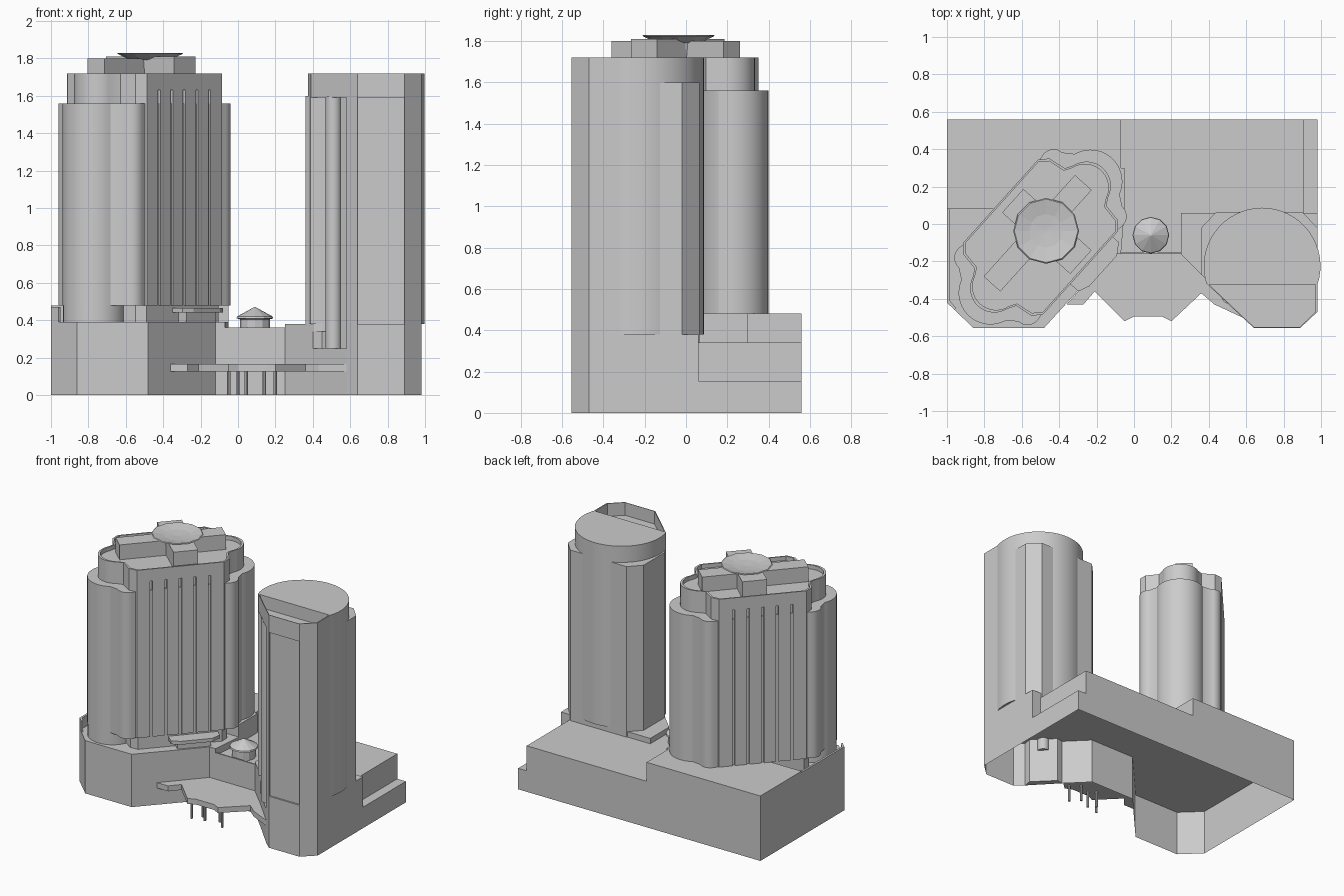
import bpy, bmesh, math
from mathutils import Vector

if "Cube" in bpy.data.objects:
    bpy.data.objects.remove(bpy.data.objects["Cube"])

def finish(name, bm, smooth=False):
    bmesh.ops.recalc_face_normals(bm, faces=bm.faces[:])
    me = bpy.data.meshes.new(name)
    bm.to_mesh(me)
    bm.free()
    ob = bpy.data.objects.new(name, me)
    bpy.context.collection.objects.link(ob)
    if smooth:
        bpy.ops.object.select_all(action='DESELECT')
        ob.select_set(True)
        bpy.context.view_layer.objects.active = ob
        bpy.ops.object.shade_smooth_by_angle(angle=math.radians(30))
    return ob

def walls(bm, a, b):
    n = len(a)
    for i in range(n):
        bm.faces.new((a[i], a[(i+1) % n], b[(i+1) % n], b[i]))

def prism(name, pts, z0, z1, bottom=True, top=True, smooth=False):
    bm = bmesh.new()
    lo = [bm.verts.new((x, y, z0)) for x, y in pts]
    hi = [bm.verts.new((x, y, z1)) for x, y in pts]
    walls(bm, lo, hi)
    if bottom: bm.faces.new(lo[::-1])
    if top: bm.faces.new(hi)
    return finish(name, bm, smooth)

def rim(name, pts, z0, z1, k=0.96, smooth=False):
    """Thin parapet following an outline."""
    cx = sum(p[0] for p in pts)/len(pts)
    cy = sum(p[1] for p in pts)/len(pts)
    inn = [(cx+(x-cx)*k, cy+(y-cy)*k) for x, y in pts]
    bm = bmesh.new()
    L = [[bm.verts.new((x, y, z)) for x, y in ps] for ps, z in
         ((pts, z0), (pts, z1), (inn, z1), (inn, z0))]
    for a, b in zip(L, L[1:]):
        walls(bm, a, b)
    return finish(name, bm, smooth)

def lathe(name, c, prof, n, smooth=False):
    """Stack of rings (r, z), closed with caps."""
    bm = bmesh.new()
    R = [[bm.verts.new((c[0]+r*math.cos(2*math.pi*i/n), c[1]+r*math.sin(2*math.pi*i/n), z))
          for i in range(n)] for r, z in prof]
    for a, b in zip(R, R[1:]):
        walls(bm, a, b)
    bm.faces.new(R[0][::-1])
    bm.faces.new(R[-1])
    return finish(name, bm, smooth)

def rect(x0, y0, x1, y1):
    return [(x0, y0), (x1, y0), (x1, y1), (x0, y1)]

def arc(cx, cy, r, a0, a1, n):
    return [(cx+r*math.cos(math.radians(a0+(a1-a0)*i/n)),
             cy+r*math.sin(math.radians(a0+(a1-a0)*i/n))) for i in range(n+1)]

# ---- podium: hollow below, stepped on top
front = [(-1, .56), (-1, -.42), (-.86, -.555), (-.48, -.555), (-.12, -.16), (.25, -.16),
         (.40, -.31), (.45, -.30), (.59, -.44), (.58, -.50), (.64, -.555), (.89, -.555), (.98, -.47)]
prism("podium_base", front + [(.98, .56)], 0, .155, bottom=False, top=False)
prism("podium_main", front + [(.98, .06), (.91, .06), (.91, .56)], .155, .34, bottom=False)
prism("podium_side_ledge", rect(.905, .06, .98, .56), .15, .155)
prism("podium_left_terrace", [(-1, .08), *front[1:5], (-.07, -.16), (-.05, .08)], .34, .39, bottom=False)
prism("podium_back_block", [(-1, .08), (-.05, .08), (-.05, .30), (-.07, .30), (-.07, .56), (-1, .56)],
      .34, .48, bottom=False)
prism("podium_right_terrace", [*front[5:], (.98, .06), (.25, .06)], .34, .38, bottom=False)
prism("left_parapet", [(-1, .08), (-1, -.42), (-.96, -.459), (-.95, -.45), (-.985, -.41), (-.985, .08)], .39, .47)
prism("terrace_parapet", rect(-.10, -.16, .25, -.15), .34, .36)
prism("corner_sill", front[6:10], 0, .25)

# ---- entrance canopy and its columns
prism("entrance_canopy", [(-.12, -.16), (-.36, -.43), (-.27, -.43), (-.21, -.36), (-.05, -.52), (0, -.495),
      (.15, -.495), (.20, -.52), (.36, -.37), (.43, -.43), (.58, -.50), (.40, -.31), (.25, -.16)], .125, .165)
for x, y in ((-.05, -.47), (0, -.41), (.045, -.45), (.14, -.41), (.20, -.47)):
    lathe("canopy_column", (x, y), [(.009, 0), (.009, .13)], 8, True)

# ---- terrace rotunda
lathe("rotunda", (.09, -.06), [(.08, .34), (.08, .405), (.098, .41), (.095, .42), (.004, .47)], 12)

# ---- right tower
prism("right_tower_body", [(.36, -.02), (.36, -.27), (.40, -.31), (.45, -.32), (.98, -.32), (.98, -.02),
      (.90, .065), (.44, .065)], .34, 1.6)
prism("right_tower_drum", arc(.685, -.225, .312, -18, 198, 32), .38, 1.72, smooth=True)
prism("right_tower_front", [(.41, -.26), *front[7:11], (.64, -.543), (.89, -.543), *front[11:], (.98, -.26)], .38, 1.6)
head = [(.39, -.32), *front[9:], (.98, -.32)]
prism("right_tower_front_roof", head, 1.59, 1.625)
rim("right_tower_parapet", head, 1.625, 1.72, .965)
lathe("right_tower_corner_column", (.51, -.385), [(.042, .25), (.042, 1.6)], 20, True)

# ---- left tower, in its own rotated frame
A = math.radians(48)
def local(pts):
    return [(-.5+u*math.cos(A)-v*math.sin(A), -.07+u*math.sin(A)+v*math.cos(A)) for u, v in pts]

def both_ends(q):
    """Mirror a quarter outline (side -> end tip) to a full loop."""
    half = q + [(u, -v) for u, v in q[::-1] if abs(v) > 1e-4]
    return half + [(-u, -v) for u, v in half]

outer = both_ends([(.27, .275)] + arc(.344, .216, .07, 100, 0, 8) + arc(.4, 0, .17, 72, 0, 10))
inner_q = [(.30, .287), (.345, .245), (.36, .15)] + arc(.368, 0, .13, 75, 0, 10)
inner = both_ends(inner_q)
flutes = []
for k in range(5):
    u = .2*(k-2)/2
    flutes += [(u-.009, .287), (u-.009, .268), (u+.009, .268), (u+.009, .287)]
half = flutes + inner_q + [(u, -v) for u, v in inner_q[::-1] if v > 1e-4]
fluted = half + [(-u, -v) for u, v in half]
prism("left_tower_plinth", local([(u*.96, v*.95) for u, v in inner]), .38, .49)
prism("left_tower_shaft", local(fluted), .48, 1.63, smooth=True)
prism("left_tower_end_bays", local(outer), .48, 1.56, smooth=True)
for s in (-1, 1):
    prism("left_tower_end_lobe", local(arc(s*.4, 0, .169, 0, 348, 29)), .38, 1.555, smooth=True)
prism("left_tower_roof", local(inner), 1.63, 1.69, smooth=True)
rim("left_tower_parapet", local(inner), 1.69, 1.72, .965, True)

# ---- rooftop cross blocks and dish
prism("roof_long_bar", local(rect(-.36, -.035, .37, .085)), 1.69, 1.80)
prism("roof_cross_bar", local(rect(-.04, -.25, .13, .24)), 1.69, 1.81)
lathe("roof_dish", local([(.045, 0)])[0],
      [(.09, 1.69), (.10, 1.79), (.176, 1.825), (.17, 1.83), (.09, 1.815), (.01, 1.81)], 12)

# ---- terrace shelter beside the left tower
prism("shelter_room", local(rect(-.03, -.33, .20, -.26)), .39, .44)
prism("shelter_roof", local([(-.08, -.27), (-.08, -.345), (-.02, -.37), (.20, -.37), (.26, -.33), (.26, -.27)]), .44, .465)
